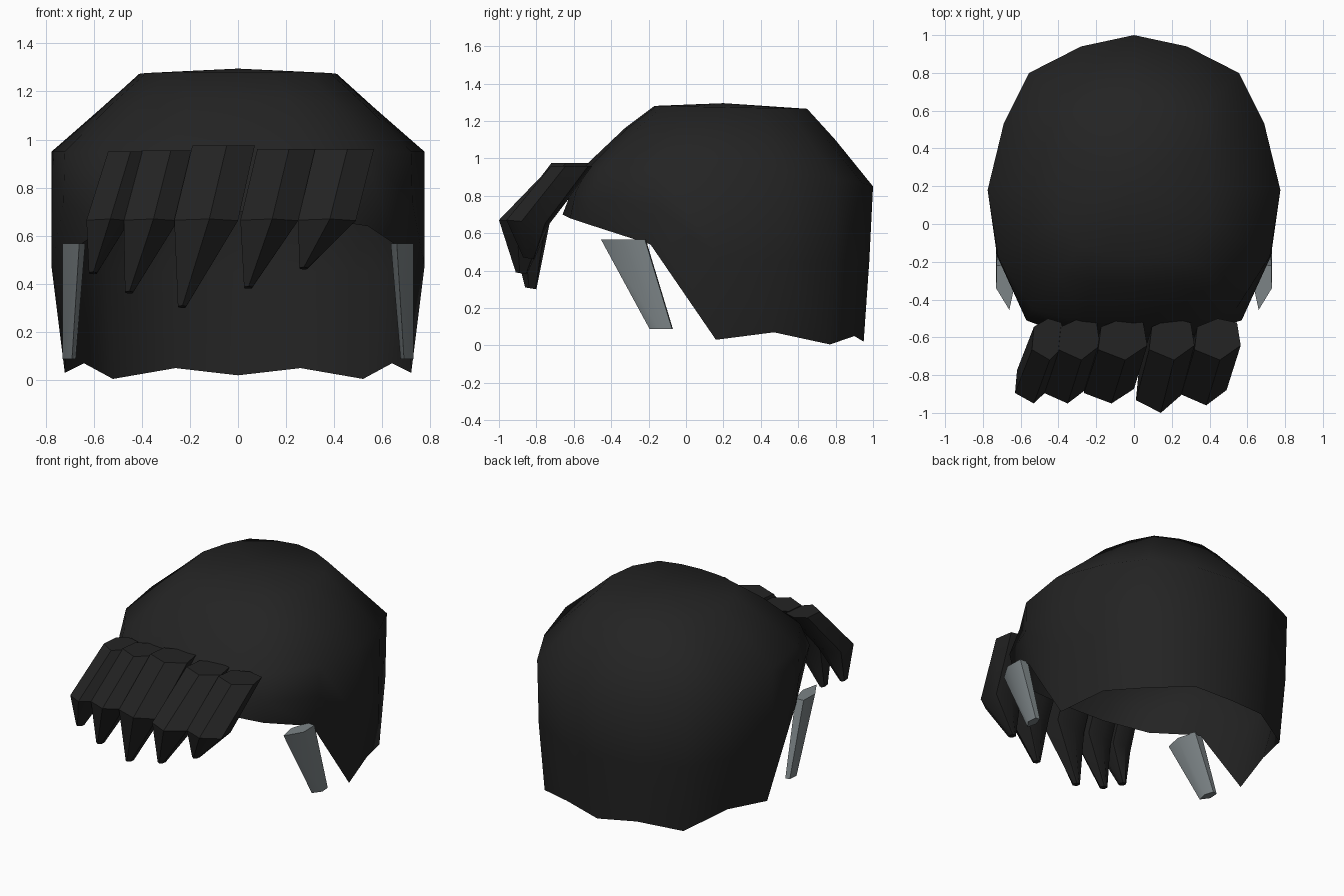
import bpy, bmesh, math
from mathutils import Vector

if "Cube" in bpy.data.objects:
    bpy.data.objects.remove(bpy.data.objects["Cube"])


def material(name, rgb):
    m = bpy.data.materials.new(name)
    m.diffuse_color = (*rgb, 1)
    m.use_nodes = True
    m.node_tree.nodes["Principled BSDF"].inputs["Base Color"].default_value = m.diffuse_color
    return m


BLACK = material("black_hair", (0.017, 0.017, 0.017))
GREY = material("grey_hair", (0.20, 0.228, 0.238))


def loft(name, rings, mat, cap_start=True, cap_end=True, tip=None, angle=40):
    """Skin closed rings of points; optionally cap the ends or close to a tip."""
    bm = bmesh.new()
    loops = [[bm.verts.new(p) for p in ring] for ring in rings]
    n = len(loops[0])
    for a, b in zip(loops, loops[1:]):
        for i in range(n):
            j = (i + 1) % n
            bm.faces.new((a[i], a[j], b[j], b[i]))
    if tip:
        t = bm.verts.new(tip)
        for i in range(n):
            bm.faces.new((loops[-1][i], loops[-1][(i + 1) % n], t))
    elif cap_end:
        bm.faces.new(loops[-1])
    if cap_start:
        bm.faces.new(loops[0][::-1])
    bmesh.ops.recalc_face_normals(bm, faces=bm.faces)
    me = bpy.data.meshes.new(name)
    bm.to_mesh(me)
    bm.free()
    me.materials.append(mat)
    me.shade_smooth()
    me.set_sharp_from_angle(angle=math.radians(angle))
    ob = bpy.data.objects.new(name, me)
    bpy.context.collection.objects.link(ob)
    return ob


# Hair cap: half outlines from back to front, open underneath
rim = [(0, .95, .02), (.26, .90, .05), (.52, .77, .005), (.64, .47, .07), (.72, .16, .03),
       (.69, -.19, .54), (.54, -.50, .64), (.28, -.62, .68), (0, -.66, .70)]
mid = [(0, .98, .45), (.28, .92, .45), (.55, .79, .45), (.69, .52, .45), (.775, .18, .47),
       (.725, -.17, .74), (.57, -.51, .79), (.30, -.59, .82), (0, -.61, .83)]
wide = [(0, 1.0, .85), (.28, .94, .87), (.555, .80, .89), (.69, .53, .92), (.775, .18, .95),
        (.72, -.17, .95), (.54, -.45, .95), (.28, -.52, .95), (0, -.54, .96)]


def mirrored(half):
    return half + [(-x, y, z) for x, y, z in half[-2:0:-1]]


def shrunk(f, z, slope):
    return [(x * f, .25 + (y - .25) * f, z - slope * y) for x, y, _ in wide]


loft("hair_cap",
     [mirrored(r) for r in (rim, mid, wide, shrunk(.73, 1.14, .04), shrunk(.53, 1.275, .01))],
     BLACK, cap_start=False, tip=(0, .2, 1.295), angle=60)

# Fringe locks: six-sided wedges bent forward and then down to a point
SECTION = [(0, .25), (.55, 0), (1, .35), (.92, .9), (.5, 1), (.06, .8)]


def section(x0, x1, front, back):
    """Six-sided outline between two x limits, with front and back given as (y, z)."""
    f, b = Vector(front), Vector(back)
    pts = []
    for u, v in SECTION:
        y, z = f.lerp(b, v)
        pts.append((x0 + (x1 - x0) * u, y, z))
    return pts


# top left, top right, top height, elbow left, elbow right, tip x, tip height, forward reach
LOCKS = [(-.54, -.37, .95, -.63, -.45, -.605, .44, -.95),
         (-.40, -.18, .955, -.475, -.25, -.455, .36, -.95),
         (-.19, .07, .975, -.265, 0.0, -.235, .30, -.95),
         (.08, .32, .96, .01, .25, .04, .38, -1.0),
         (.32, .565, .96, .25, .49, .27, .46, -.96)]
for i, (a, b, zt, c, d, tx, tz, reach) in enumerate(LOCKS):
    loft(f"fringe_lock_{i + 1}",
         [section(a, b, (-.72, zt), (-.50, zt)),
          section(c, d, (reach, .67), (-.73, .65)),
          section(tx - .015, tx + .02, (reach + .09, tz + .01), (reach + .15, tz))],
         BLACK, angle=45)

# Grey sideburns: tapered five-sided prisms sloping back
top = [(.73, -.34), (.727, -.22), (.67, -.215), (.635, -.34), (.66, -.455)]
bottom = [(.73, -.14), (.725, -.075), (.695, -.07), (.675, -.13), (.69, -.195)]
for side, s in (("right", 1), ("left", -1)):
    loft(f"sideburn_{side}",
         [[(s * x, y, .567) for x, y in top], [(s * x, y, .088) for x, y in bottom]],
         GREY, angle=60)
